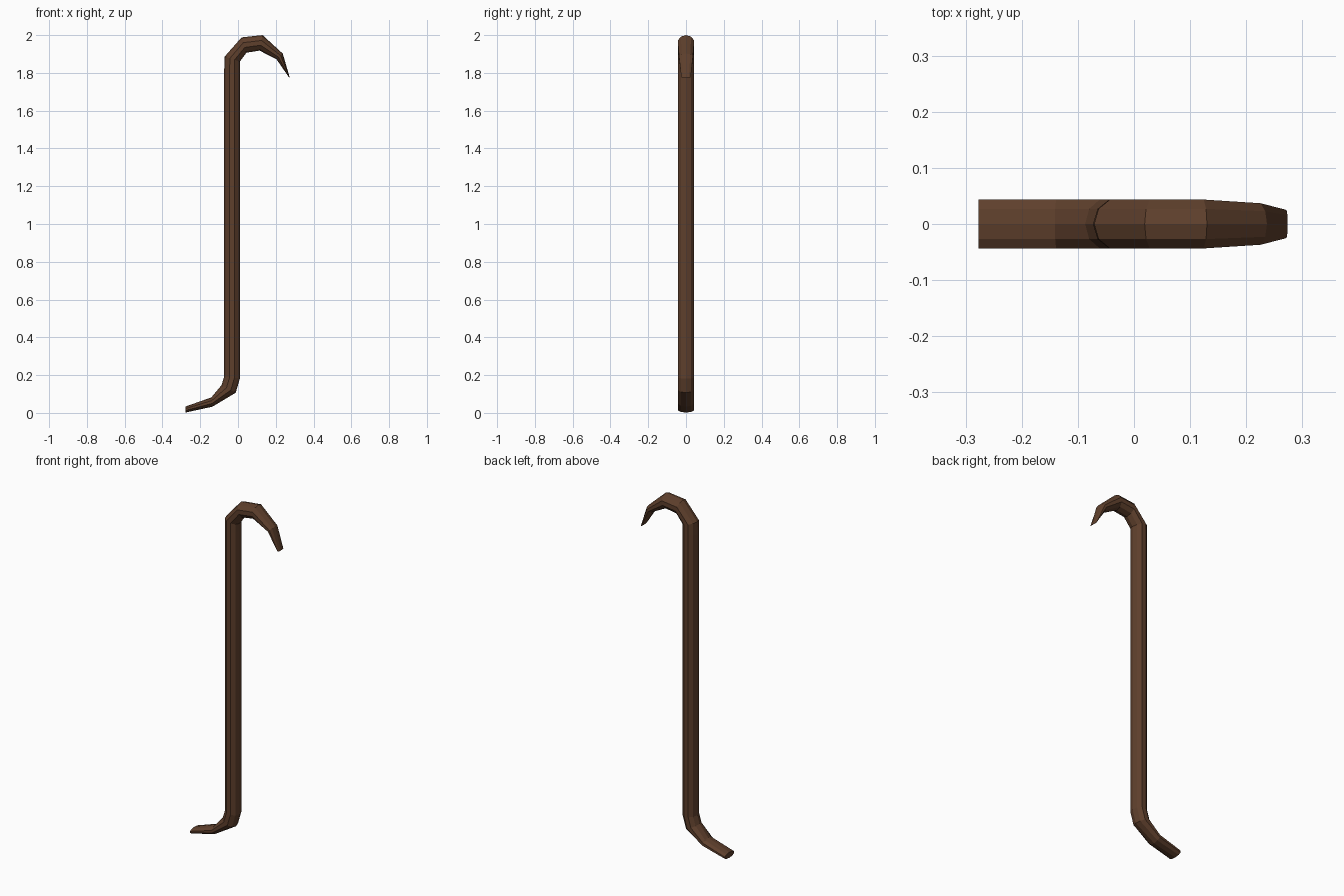
import bpy, bmesh, math

if "Cube" in bpy.data.objects:
    bpy.data.objects.remove(bpy.data.objects["Cube"])

SIDES = 10

# Cross-sections along the bar: outer x, z, inner x, z, half width in y
sections = [
    (-0.277, 0.034, -0.277, 0.002, 0.0435),   # flat foot tip
    (-0.141, 0.082, -0.135, 0.033, 0.0435),
    (-0.087, 0.147, -0.012, 0.107, 0.0435),
    (-0.073, 0.193, 0.010, 0.182, 0.0435),    # shaft bottom
    (-0.073, 1.815, 0.010, 1.815, 0.0435),
    (-0.071, 1.886, 0.010, 1.860, 0.0435),    # shaft top
    (0.019, 1.988, 0.045, 1.907, 0.0435),
    (0.130, 2.000, 0.114, 1.918, 0.0435),
    (0.237, 1.902, 0.204, 1.872, 0.0370),
    (0.274, 1.775, 0.268, 1.779, 0.0250),     # hook tip
]

steel = bpy.data.materials.new("rusty brown")
steel.diffuse_color = (0.112, 0.050, 0.025, 1)
steel.use_nodes = True
steel.node_tree.nodes["Principled BSDF"].inputs["Base Color"].default_value = steel.diffuse_color

# Loft ten-sided rings into one closed bar
bm = bmesh.new()
rings = []
for ox, oz, ix, iz, half in sections:
    ring = []
    for k in range(SIDES):
        a = 2 * math.pi * k / SIDES
        t = (1 - math.cos(a)) / 2
        y = half * math.sin(a) / math.sin(math.radians(72))
        ring.append(bm.verts.new((ox + (ix - ox) * t, y, oz + (iz - oz) * t)))
    rings.append(ring)
for lower, upper in zip(rings, rings[1:]):
    for k in range(SIDES):
        n = (k + 1) % SIDES
        bm.faces.new((lower[k], lower[n], upper[n], upper[k]))
bm.faces.new(rings[0])
bm.faces.new(rings[-1])
bmesh.ops.recalc_face_normals(bm, faces=bm.faces[:])

mesh = bpy.data.meshes.new("pry_bar")
bm.to_mesh(mesh)
bm.free()
mesh.materials.append(steel)
bar = bpy.data.objects.new("pry_bar", mesh)
bpy.context.collection.objects.link(bar)
